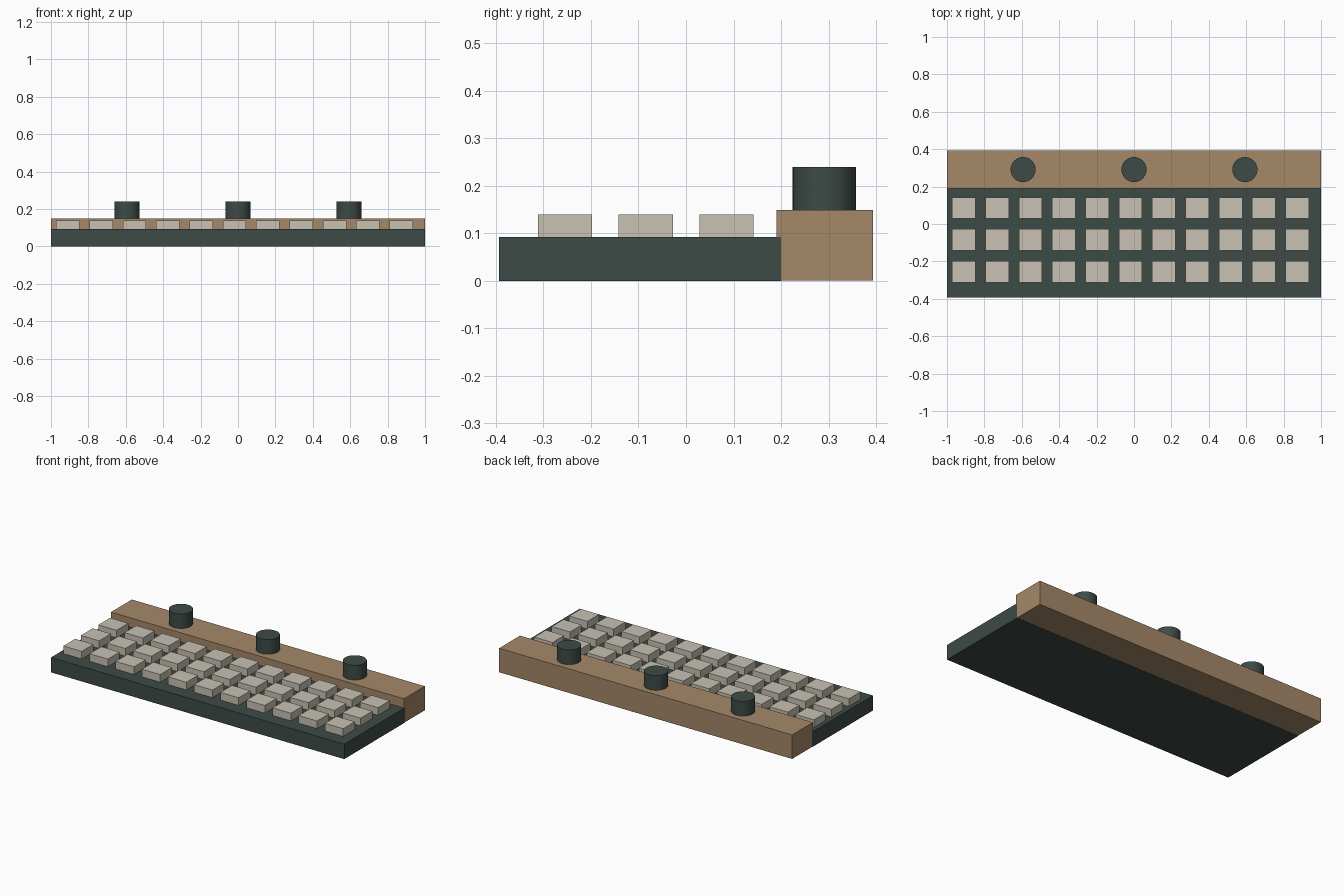
import bpy

cube = bpy.data.objects.get("Cube")
if cube:
    bpy.data.objects.remove(cube, do_unlink=True)


def material(name, rgb):
    mat = bpy.data.materials.new(name)
    mat.use_nodes = True
    color = (*rgb, 1)
    mat.diffuse_color = color
    mat.node_tree.nodes["Principled BSDF"].inputs["Base Color"].default_value = color
    return mat


dark_green = material("dark_green", (0.047, 0.070, 0.061))
tan_wood = material("tan_wood", (0.376, 0.246, 0.138))
pale_cream = material("pale_cream", (0.578, 0.533, 0.456))


def box(name, center, size, z_range, mat):
    """Box given by its plan centre, plan size and height range."""
    low, high = z_range
    bpy.ops.mesh.primitive_cube_add(size=1, location=(*center, (low + high) / 2))
    obj = bpy.context.object
    obj.name = name
    obj.scale = (*size, high - low)
    bpy.ops.object.transform_apply(location=False, rotation=False, scale=True)
    obj.data.materials.append(mat)
    return obj


# Flat keyboard base, its back edge tucked into the rear block
box("base", (0, -0.0965), (2, 0.593), (0, 0.092), dark_green)

# Wooden rear block, a hair inside the base so shared faces stay clean
box("rear_block", (0, 0.2915), (1.998, 0.203), (0.001, 0.149), tan_wood)

# Grid of keys
COLUMNS, ROWS = 11, 3
for row in range(ROWS):
    for col in range(COLUMNS):
        center = (-0.91 + 0.1783 * col, -0.2545 + 0.17 * row)
        box(f"key_{row + 1}_{col + 1}", center, (0.125, 0.114), (0.09, 0.139), pale_cream)

# Round knobs on the rear block
for side, x in (("right", -0.593), ("middle", 0), ("left", 0.593)):
    bpy.ops.mesh.primitive_cylinder_add(vertices=32, radius=0.067, depth=0.1,
                                        location=(x, 0.291, 0.189))
    knob = bpy.context.object
    knob.name = f"knob_{side}"
    knob.data.materials.append(dark_green)
    bpy.ops.object.shade_smooth_by_angle()
